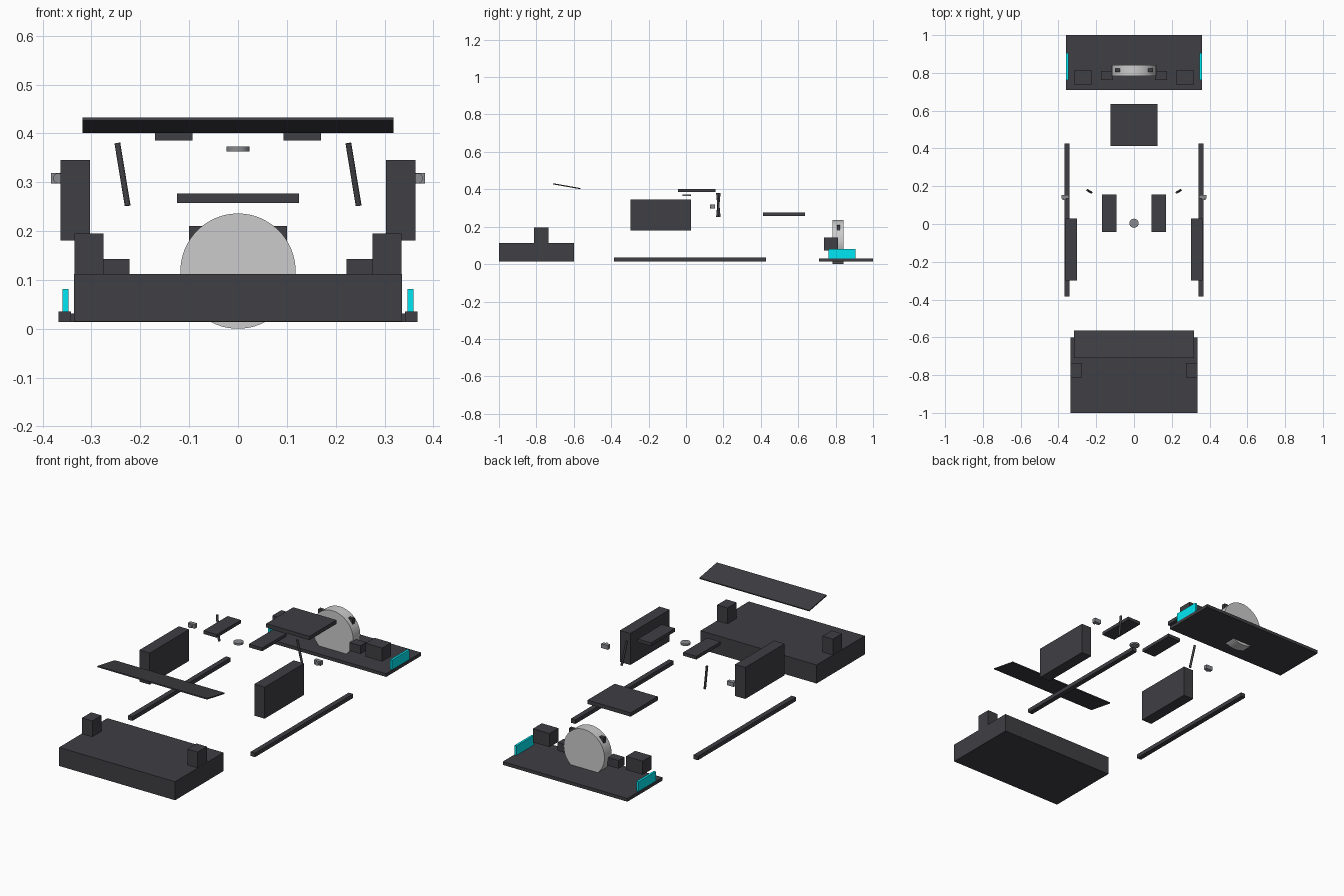
import bpy, math
from mathutils import Vector

if "Cube" in bpy.data.objects:
    bpy.data.objects.remove(bpy.data.objects["Cube"])


def material(name, rgb):
    m = bpy.data.materials.new(name)
    m.diffuse_color = (*rgb, 1)
    m.use_nodes = True
    m.node_tree.nodes["Principled BSDF"].inputs["Base Color"].default_value = m.diffuse_color
    return m


DARK = material("dark", (0.05, 0.05, 0.058))
CYAN = material("cyan", (0.0, 0.8, 0.9))
METAL = material("metal", (0.25, 0.26, 0.28))


def box(name, x, y, z, mat=DARK, tilt=0):
    # x, y, z are (min, max) ranges
    c = [(a + b) / 2 for a, b in (x, y, z)]
    bpy.ops.mesh.primitive_cube_add(size=1, location=c)
    o = bpy.context.object
    o.name = name
    o.scale = [b - a for a, b in (x, y, z)]
    o.rotation_euler.x = tilt
    if mat:
        o.data.materials.append(mat)
    return o


def pair(name, x, y, z, mat=DARK):
    box(name + "_right", x, y, z, mat)
    box(name + "_left", (-x[1], -x[0]), y, z, mat)


def rod(name, a, b, r, mat=None, sides=48):
    # cylinder from point a to point b
    a, b = Vector(a), Vector(b)
    bpy.ops.mesh.primitive_cylinder_add(vertices=sides, radius=r, depth=(b - a).length,
                                        location=(a + b) / 2)
    o = bpy.context.object
    o.name = name
    o.rotation_euler = (b - a).to_track_quat('Z', 'Y').to_euler()
    if mat:
        o.data.materials.append(mat)
    bpy.ops.object.shade_smooth_by_angle(angle=math.radians(40))
    return o


# front block with its corner boxes and the tilted panel above
box("front_block", (-0.336, 0.336), (-1.0, -0.60), (0.015, 0.112))
pair("front_corner_box", (0.275, 0.335), (-0.812, -0.736), (0.112, 0.195))
box("front_tilted_panel", (-0.318, 0.318), (-0.711, -0.564), (0.4135, 0.4195),
    tilt=math.radians(-10))

# side boxes and low rails
pair("side_box", (0.303, 0.363), (-0.298, 0.028), (0.181, 0.346))
pair("side_rail", (0.342, 0.368), (-0.385, 0.427), (0.014, 0.035))

# overhead pads, centre puck and middle plate
pair("overhead_pad", (0.093, 0.17), (-0.043, 0.157), (0.385, 0.402))
rod("centre_puck", (0, 0.004, 0.363), (0, 0.004, 0.373), 0.024, METAL, 32)
box("middle_plate", (-0.125, 0.125), (0.412, 0.636), (0.257, 0.277))

# two slanted struts, twisted the same way round the centre
rod("strut_left", (-0.226, 0.167, 0.252), (-0.247, 0.179, 0.38), 0.006, DARK, 16)
rod("strut_right", (0.247, 0.179, 0.252), (0.226, 0.167, 0.38), 0.006, DARK, 16)

# small side sensors with round lenses
pair("sensor", (0.345, 0.383), (0.135, 0.154), (0.297, 0.319), METAL)
for side, s in (("right", 1), ("left", -1)):
    rod("sensor_lens_" + side, (s * 0.368, 0.127, 0.308), (s * 0.368, 0.14, 0.308),
        0.0105, METAL, 24)

# rear floor with cyan fences and boxes
box("rear_floor", (-0.361, 0.361), (0.71, 1.0), (0.014, 0.031))
pair("rear_fence", (0.347, 0.359), (0.762, 0.905), (0.03, 0.081), CYAN)
pair("rear_large_box", (0.222, 0.318), (0.738, 0.812), (0.072, 0.143))
pair("rear_small_box", (0.112, 0.176), (0.762, 0.81), (0.065, 0.108))

# rear disc with dark blocks breaking through its rim
rod("rear_disc", (0, 0.783, 0.118), (0, 0.843, 0.118), 0.118, None, 64)
pair("rim_block", (0.06, 0.1), (0.806, 0.824), (0.13, 0.21))
